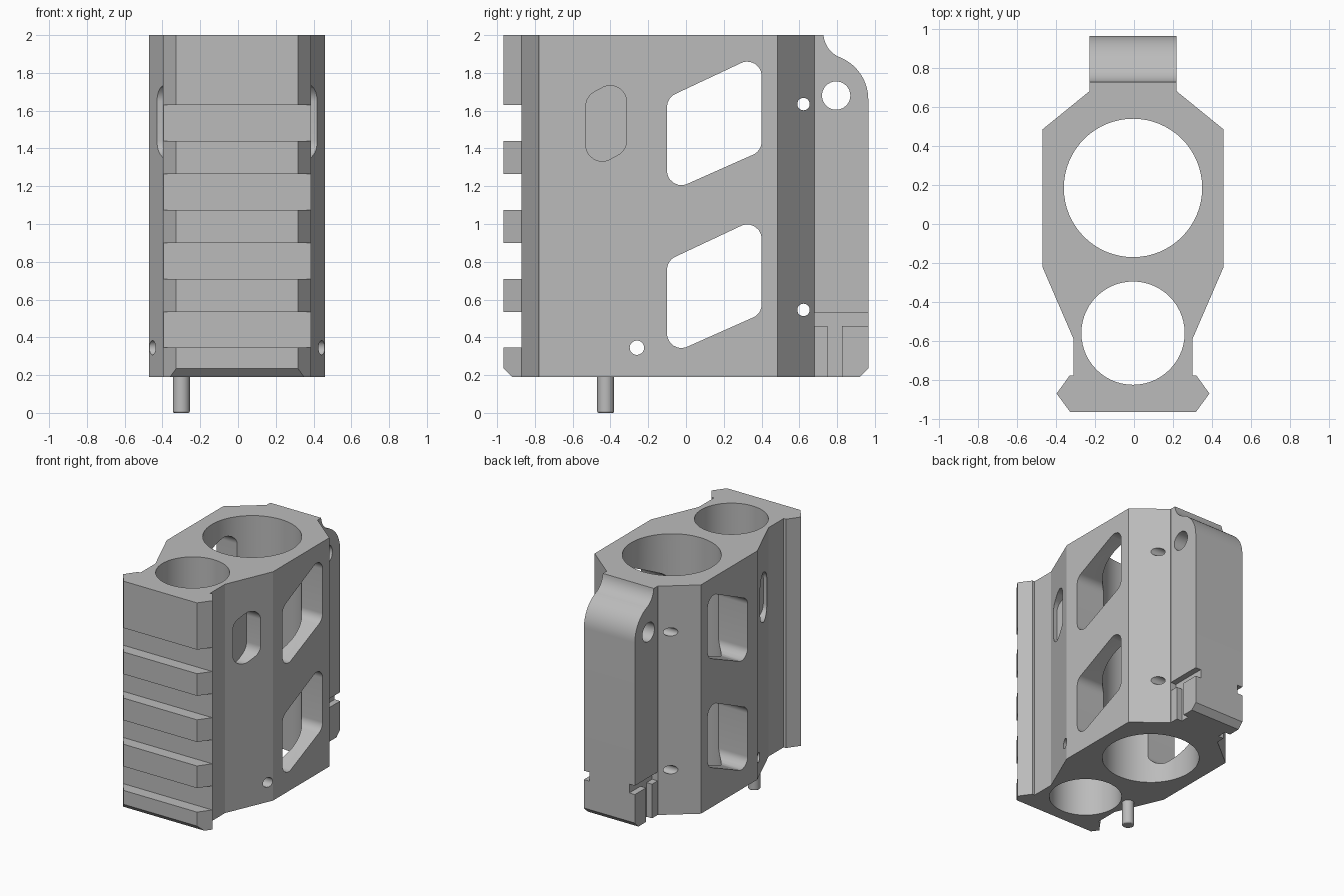
import bpy, bmesh, math
from mathutils import Vector

cube = bpy.data.objects.get("Cube")
if cube:
    bpy.data.objects.remove(cube, do_unlink=True)

CX = -0.005            # shared centre line of the bores, rail and lug
BOTTOM, TOP = 0.19, 2.0

grey = bpy.data.materials.new("plain grey")
grey.use_nodes = True
grey.diffuse_color = (0.5, 0.5, 0.5, 1)
grey.node_tree.nodes["Principled BSDF"].inputs["Base Color"].default_value = (0.5, 0.5, 0.5, 1)


def prism(name, outline, start, end, axis="Z"):
    """Extrude a 2D outline: (x, y) along Z, or (y, z) along X."""
    bm = bmesh.new()
    place = (lambda p, d: (p[0], p[1], d)) if axis == "Z" else (lambda p, d: (d, p[0], p[1]))
    low = [bm.verts.new(place(p, start)) for p in outline]
    high = [bm.verts.new(place(p, end)) for p in outline]
    bm.faces.new(low)
    bm.faces.new(high)
    for i in range(len(low)):
        j = (i + 1) % len(low)
        bm.faces.new((low[i], low[j], high[j], high[i]))
    bmesh.ops.recalc_face_normals(bm, faces=bm.faces)
    mesh = bpy.data.meshes.new(name)
    bm.to_mesh(mesh)
    bm.free()
    obj = bpy.data.objects.new(name, mesh)
    bpy.context.collection.objects.link(obj)
    mesh.materials.append(grey)
    return obj


def arc(cx, cy, r, a, b, n):
    angles = [math.radians(a + (b - a) * i / n) for i in range(n + 1)]
    return [(cx + r * math.cos(t), cy + r * math.sin(t)) for t in angles]


def circle(cx, cy, r, n=32):
    return arc(cx, cy, r, 0, 360, n)[:-1]


def rounded(points, r, n=8):
    """Round every corner of a convex polygon."""
    out = []
    for i, p in enumerate(points):
        p = Vector(p)
        u = (Vector(points[i - 1]) - p).normalized()
        v = (Vector(points[(i + 1) % len(points)]) - p).normalized()
        half = u.angle(v) / 2
        centre = p + (u + v).normalized() * r / math.sin(half)
        a = p + u * r / math.tan(half) - centre
        b = p + v * r / math.tan(half) - centre
        for k in range(n + 1):
            d = a.lerp(b, k / n).normalized() * r
            out.append(tuple(centre + d))
    return out


def box(name, x0, x1, y0, y1, z0, z1):
    return prism(name, [(x0, y0), (x1, y0), (x1, y1), (x0, y1)], z0, z1)


def cut(target, cutters):
    for c in cutters:
        mod = target.modifiers.new("cut", "BOOLEAN")
        mod.operation, mod.solver, mod.object = "DIFFERENCE", "EXACT", c
    bpy.context.view_layer.update()
    deps = bpy.context.evaluated_depsgraph_get()
    mesh = bpy.data.meshes.new_from_object(target.evaluated_get(deps))
    target.modifiers.clear()
    target.data = mesh
    for c in cutters:
        bpy.data.objects.remove(c, do_unlink=True)


def smooth(obj):
    bpy.ops.object.select_all(action="DESELECT")
    obj.select_set(True)
    bpy.context.view_layer.objects.active = obj
    bpy.ops.object.shade_smooth_by_angle(angle=math.radians(20))


# Main body with the front rail, one mirrored plan outline
half = [(0.225, 0.68), (0.465, 0.485), (0.465, -0.22), (0.305, -0.59), (0.305, -0.777),
        (0.325, -0.777), (0.392, -0.87), (0.322, -0.965)]
plan = [(CX + x, y) for x, y in half] + [(CX - x, y) for x, y in reversed(half)]
body = prism("body", plan, BOTTOM, TOP)

cutters = [
    prism("large_bore", circle(CX, 0.185, 0.355, 64), 0, 2.2),
    prism("small_bore", circle(CX, -0.56, 0.265, 56), 0, 2.2),
    prism("rail_chamfer", [(-1.0, 0.1), (-0.83, 0.1), (-1.0, 0.27)], -1, 1, "X"),
]
# Grooves across the rail
for i in range(4):
    z = 0.345 + i * 0.365
    cutters.append(box("rail_groove", -0.6, 0.6, -1.1, -0.872, z, z + 0.19))
# Slanted windows through both sides
for dz in (0, -0.862):
    corners = [(-0.10, 1.165), (0.40, 1.387), (0.40, 1.903), (-0.10, 1.668)]
    window = rounded([(y, z + dz) for y, z in corners], 0.075)
    cutters.append(prism("window", window, -1, 1, "X"))
# Pin holes
for y, z, r in ((-0.26, 0.345, 0.038), (0.622, 1.635, 0.033), (0.622, 0.545, 0.033)):
    cutters.append(prism("pin_hole", circle(y, z, r, 24), -1, 1, "X"))
# Blind pockets in the slanted front flanks
pocket = rounded([(-0.53, 1.275), (-0.315, 1.39), (-0.315, 1.79), (-0.53, 1.675)], 0.085)
for side in (-1, 1):
    ends = sorted((CX + side * 0.30, CX + side * 0.7))
    cutters.append(prism("pocket", pocket, *ends, "X"))
cut(body, cutters)
smooth(body)

# Rear lug with a curved top
side_profile = [(0.68, BOTTOM), (0.92, BOTTOM), (0.965, 0.235)]
side_profile += arc(0.725, 1.66, 0.24, 0, 68, 14)
side_profile += arc(0.8675, 2.012, 0.14, 248, 185, 10)[1:]
side_profile += [(0.7275, TOP), (0.68, TOP)]
lug = prism("rear_lug", side_profile, CX - 0.223, CX + 0.223, "X")
cutters = [prism("lug_hole", circle(0.795, 1.68, 0.075), -1, 1, "X")]
# T-shaped slots on both lug sides
for side in (-1, 1):
    x0, x1 = sorted((CX + side * 0.175, CX + side * 0.4))
    cutters.append(box("cross_slot", x0, x1, 0.6, 1.1, 0.46, 0.53))
    cutters.append(box("down_slot", x0, x1, 0.75, 0.825, 0.1, 0.5))
cut(lug, cutters)
smooth(lug)

# Locating peg below the body
peg = prism("peg", circle(-0.30, -0.425, 0.045, 24), 0, 0.35)
bevel = peg.modifiers.new("edge", "BEVEL")
bevel.width, bevel.segments, bevel.limit_method = 0.008, 2, "ANGLE"
smooth(peg)
